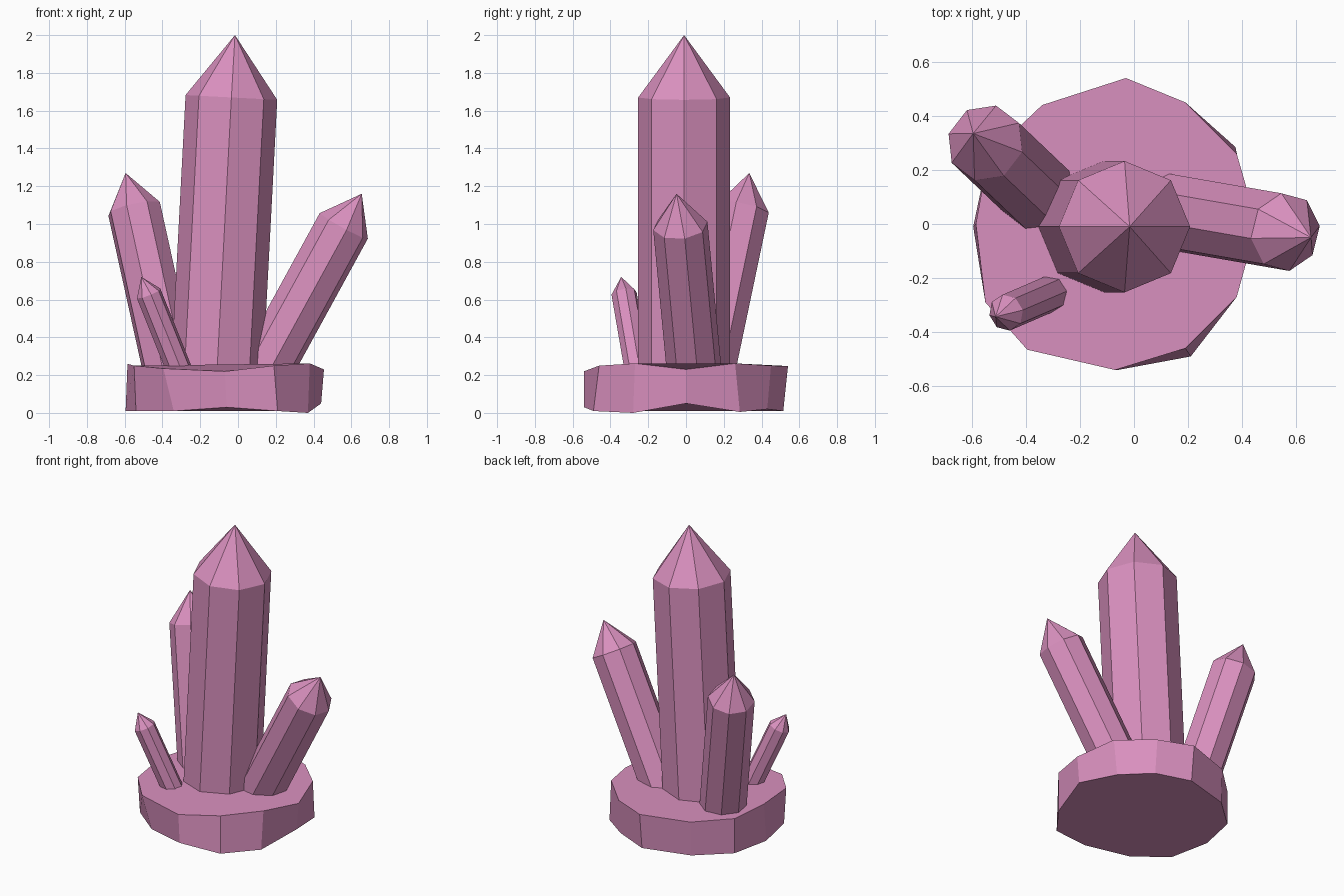
import bpy, bmesh, math
from mathutils import Vector

if "Cube" in bpy.data.objects:
    bpy.data.objects.remove(bpy.data.objects["Cube"])

mat = bpy.data.materials.new("pink_crystal")
mat.diffuse_color = (0.70, 0.28, 0.52, 1)
mat.use_nodes = True
mat.node_tree.nodes["Principled BSDF"].inputs["Base Color"].default_value = mat.diffuse_color


def finish(name, bm):
    bmesh.ops.recalc_face_normals(bm, faces=bm.faces)
    mesh = bpy.data.meshes.new(name)
    bm.to_mesh(mesh)
    bm.free()
    mesh.materials.append(mat)
    obj = bpy.data.objects.new(name, mesh)
    bpy.context.collection.objects.link(obj)


def crystal(name, foot, shoulder, tip, radius, phase, sides=8):
    """Leaning prism with a pointed cap."""
    bm = bmesh.new()
    foot, shoulder, tip = Vector(foot), Vector(shoulder), Vector(tip)
    rot = Vector((0, 0, 1)).rotation_difference(shoulder - foot)
    rings = []
    for centre in (foot, shoulder):
        ring = []
        for i in range(sides):
            a = math.radians(phase) + math.tau * i / sides
            p = Vector((math.cos(a), math.sin(a), 0)) * radius
            ring.append(bm.verts.new(centre + rot @ p))
        rings.append(ring)
    low, high = rings
    apex = bm.verts.new(tip)
    for i in range(sides):
        j = (i + 1) % sides
        bm.faces.new((low[i], low[j], high[j], high[i]))
        bm.faces.new((high[i], high[j], apex))
    bm.faces.new(low[::-1])
    finish(name, bm)


# Rough rock base: top corner (x, y, z) and bottom corner (x, y, z)
corners = [
    (0.455, 0.00, 0.23, 0.44, 0.00, 0.05),
    (0.38, 0.26, 0.262, 0.375, 0.285, 0.005),
    (0.19, 0.45, 0.25, 0.19, 0.43, 0.02),
    (-0.03, 0.54, 0.248, -0.03, 0.515, 0.01),
    (-0.34, 0.44, 0.24, -0.34, 0.43, 0.01),
    (-0.54, 0.25, 0.245, -0.54, 0.25, 0.01),
    (-0.585, 0.00, 0.26, -0.595, -0.01, 0.01),
    (-0.55, -0.29, 0.25, -0.54, -0.28, 0.01),
    (-0.395, -0.465, 0.235, -0.34, -0.44, 0.01),
    (-0.07, -0.54, 0.22, -0.06, -0.54, 0.03),
    (0.19, -0.46, 0.25, 0.21, -0.49, 0.01),
    (0.38, -0.27, 0.262, 0.37, -0.28, 0.0),
]
bm = bmesh.new()
top = [bm.verts.new(c[:3]) for c in corners]
bottom = [bm.verts.new(c[3:]) for c in corners]
for i in range(len(corners)):
    j = (i + 1) % len(corners)
    bm.faces.new((bottom[i], bottom[j], top[j], top[i]))
bm.faces.new(top)
bm.faces.new(bottom[::-1])
finish("rock_base", bm)

# Crystals growing out of the base
crystal("main_crystal", (-0.115, -0.01, 0.15), (-0.035, -0.01, 1.67),
        (-0.016, -0.01, 2.0), 0.243, 0)
crystal("right_crystal", (0.10, 0.05, 0.15), (0.56, -0.03, 0.99),
        (0.655, -0.05, 1.16), 0.146, 8)
crystal("left_crystal", (-0.345, 0.105, 0.15), (-0.55, 0.30, 1.08),
        (-0.595, 0.335, 1.27), 0.145, 30)
crystal("small_crystal", (-0.28, -0.245, 0.15), (-0.473, -0.328, 0.632),
        (-0.512, -0.343, 0.72), 0.068, 10)
